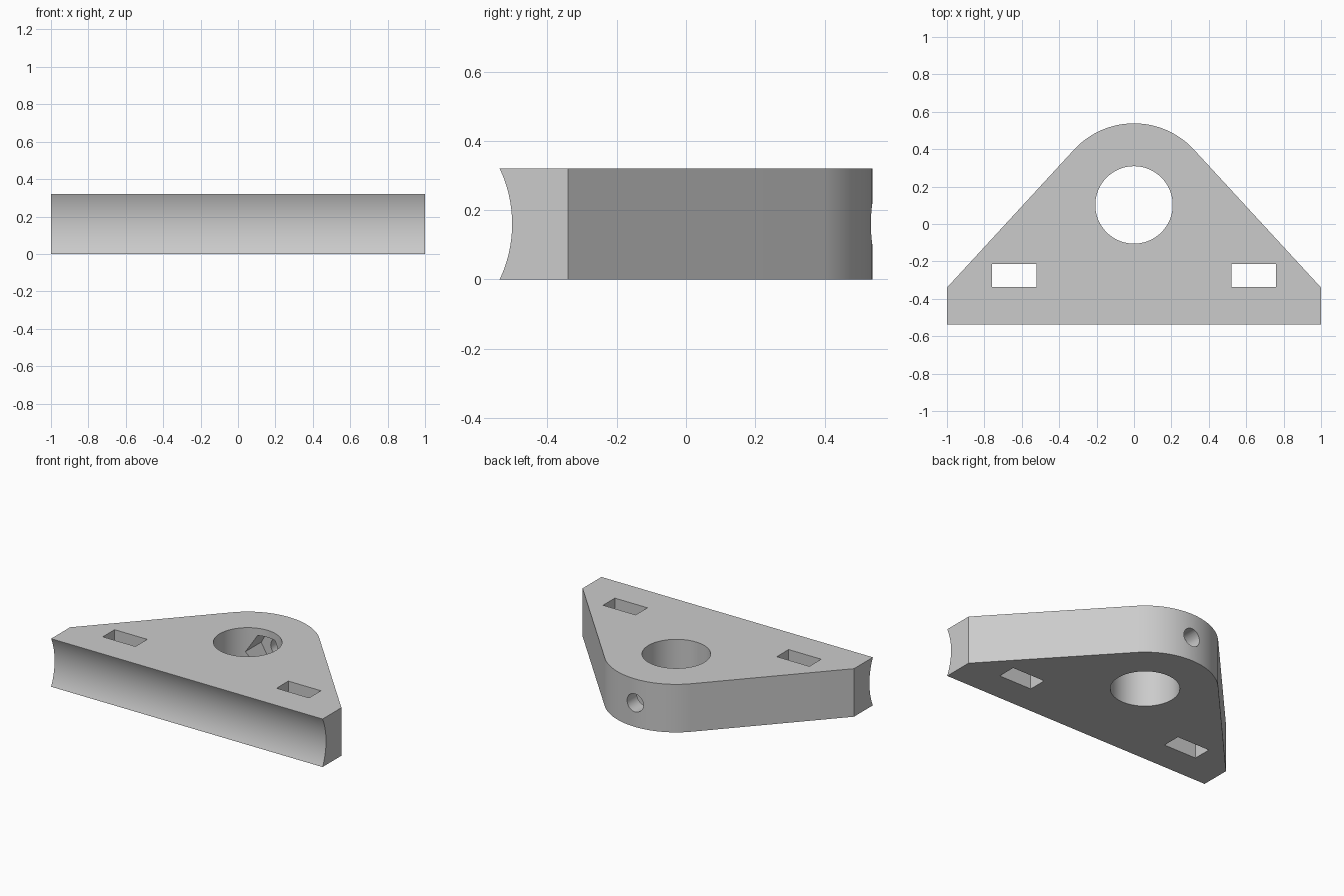
import bpy, bmesh
from math import acos, atan2, cos, sin, hypot, pi, radians
from mathutils import Matrix

cube = bpy.data.objects.get("Cube")
if cube:
    bpy.data.objects.remove(cube, do_unlink=True)

HEIGHT, HALF_Y = 0.32, 0.538
SHOULDER_Y = -0.34
BORE_Y, BORE_R, NOSE_R = 0.102, 0.207, 0.436
MID = HEIGHT / 2

grey = bpy.data.materials.new("plain grey")
grey.use_nodes = True
colour = (0.6, 0.6, 0.6, 1)
grey.diffuse_color = colour
grey.node_tree.nodes["Principled BSDF"].inputs["Base Color"].default_value = colour


def add_object(name, bm):
    mesh = bpy.data.meshes.new(name)
    bmesh.ops.recalc_face_normals(bm, faces=bm.faces)
    bm.to_mesh(mesh)
    bm.free()
    mesh.materials.append(grey)
    obj = bpy.data.objects.new(name, mesh)
    bpy.context.collection.objects.link(obj)
    return obj


def prism_cutter(name, radius, length, centre, axis, sides):
    """Cylinder or hexagon along axis, with a corner pointing along x or y."""
    turn = {"X": Matrix.Rotation(pi / 2, 4, "Y"),
            "Y": Matrix.Rotation(pi / 2, 4, "X"),
            "Z": Matrix.Identity(4)}[axis]
    # created corners lie on the local y axis, so turn them onto local x
    spin = Matrix.Rotation(pi / 2, 4, "Z")
    bm = bmesh.new()
    bmesh.ops.create_cone(bm, cap_ends=True, segments=sides, radius1=radius,
                          radius2=radius, depth=length,
                          matrix=Matrix.Translation(centre) @ turn @ spin)
    return add_object(name, bm)


def box_cutter(name, size, centre):
    bm = bmesh.new()
    bmesh.ops.create_cube(bm, size=1, matrix=Matrix.Translation(centre) @ Matrix.Diagonal((*size, 1)))
    return add_object(name, bm)


# Body outline: straight front, short sides, flanks tangent to a round nose
rise = SHOULDER_Y - BORE_Y
start = atan2(rise, 1) + acos(NOSE_R / hypot(1, rise))
steps = 48
outline = [(-1, SHOULDER_Y), (-1, -HALF_Y), (1, -HALF_Y), (1, SHOULDER_Y)]
for i in range(steps + 1):
    a = start + (pi - 2 * start) * i / steps
    outline.append((NOSE_R * cos(a), BORE_Y + NOSE_R * sin(a)))

bm = bmesh.new()
base = bm.faces.new([bm.verts.new((x, y, 0)) for x, y in outline])
top = bmesh.ops.extrude_face_region(bm, geom=[base])["geom"]
bmesh.ops.translate(bm, vec=(0, 0, HEIGHT), verts=[v for v in top if isinstance(v, bmesh.types.BMVert)])
body = add_object("bracket_body", bm)

# Hollow front face: its cylinder passes through the top and bottom front edges
sag = 0.036
hollow_r = (MID ** 2 + sag ** 2) / (2 * sag)
hollow_y = -HALF_Y + sag - hollow_r

cutters = [
    prism_cutter("front_hollow_cutter", hollow_r, 3, (0, hollow_y, MID), "X", 192),
    prism_cutter("bore_cutter", BORE_R, 1, (0, BORE_Y, MID), "Z", 96),
    # Nut pocket opening into the bore, and the screw hole behind it
    prism_cutter("nut_pocket_cutter", 0.13, 0.33, (0, 0.265, MID), "Y", 6),
    prism_cutter("screw_hole_cutter", 0.06, 0.5, (0, 0.4, MID), "Y", 48),
]
# Strap slots
for side, name in ((1, "left"), (-1, "right")):
    cutters.append(box_cutter(name + "_slot_cutter", (0.24, 0.124, 1), (side * 0.64, -0.275, MID)))

for cutter in cutters:
    cutter.hide_render = True
    mod = body.modifiers.new(cutter.name, "BOOLEAN")
    mod.operation = "DIFFERENCE"
    mod.solver = "EXACT"
    mod.object = cutter

# Apply the cuts, then remove the cutters
bpy.context.view_layer.objects.active = body
body.select_set(True)
for cutter in cutters:
    cutter.select_set(False)
    bpy.ops.object.modifier_apply(modifier=cutter.name)
    bpy.data.objects.remove(cutter, do_unlink=True)

bpy.ops.object.shade_smooth_by_angle(angle=radians(30))
